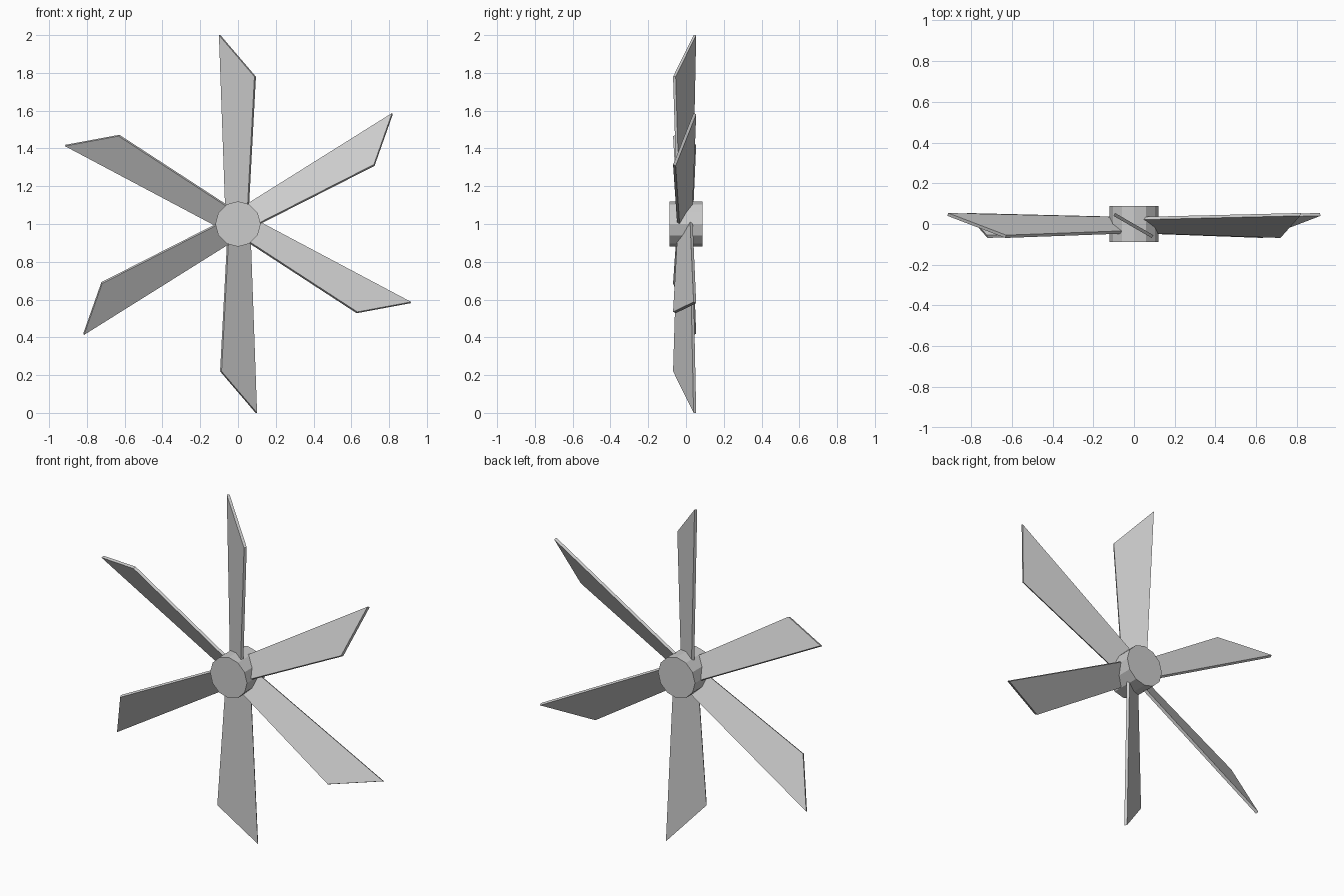
import bpy, bmesh, math
from mathutils import Matrix, Vector

cube = bpy.data.objects.get("Cube")
if cube:
    bpy.data.objects.remove(cube, do_unlink=True)

CENTRE = Vector((0, 0, 1))
PITCH = math.radians(30)
THICKNESS = 0.016
BLADES = 6

grey = bpy.data.materials.new("light_grey")
grey.use_nodes = True
grey.diffuse_color = (0.6, 0.6, 0.6, 1)
grey.node_tree.nodes["Principled BSDF"].inputs["Base Color"].default_value = (0.6, 0.6, 0.6, 1)


def add_part(name, bm, angle=0.0):
    bmesh.ops.recalc_face_normals(bm, faces=bm.faces)
    mesh = bpy.data.meshes.new(name)
    bm.to_mesh(mesh)
    bm.free()
    mesh.materials.append(grey)
    obj = bpy.data.objects.new(name, mesh)
    obj.location = CENTRE
    obj.rotation_euler = (0, angle, 0)
    bpy.context.collection.objects.link(obj)
    return obj


# Twelve-sided hub lying along the y axis
bm = bmesh.new()
bmesh.ops.create_cone(bm, cap_ends=True, segments=12, radius1=0.12, radius2=0.12,
                      depth=0.176, matrix=Matrix.Rotation(math.pi / 2, 4, 'X'))
add_part("hub", bm)


def blade_mesh():
    """Upright pitched blade: outline in (x, z), extruded across its own plane."""
    outline = [(-0.063, 0.05), (0.052, 0.05), (0.091, 0.78), (-0.097, 1.0)]
    normal = Vector((math.sin(PITCH), math.cos(PITCH), 0))
    bm = bmesh.new()
    verts = [bm.verts.new(Vector((x, -x * math.tan(PITCH) - 0.009, z)) - normal * THICKNESS / 2)
             for x, z in outline]
    face = bm.faces.new(verts)
    new = bmesh.ops.extrude_face_region(bm, geom=[face], use_keep_orig=True)["geom"]
    bmesh.ops.translate(bm, vec=normal * THICKNESS,
                        verts=[g for g in new if isinstance(g, bmesh.types.BMVert)])
    return bm


# Blades evenly spaced around the hub
for i in range(BLADES):
    add_part(f"blade_{i + 1}", blade_mesh(), i * math.tau / BLADES)
